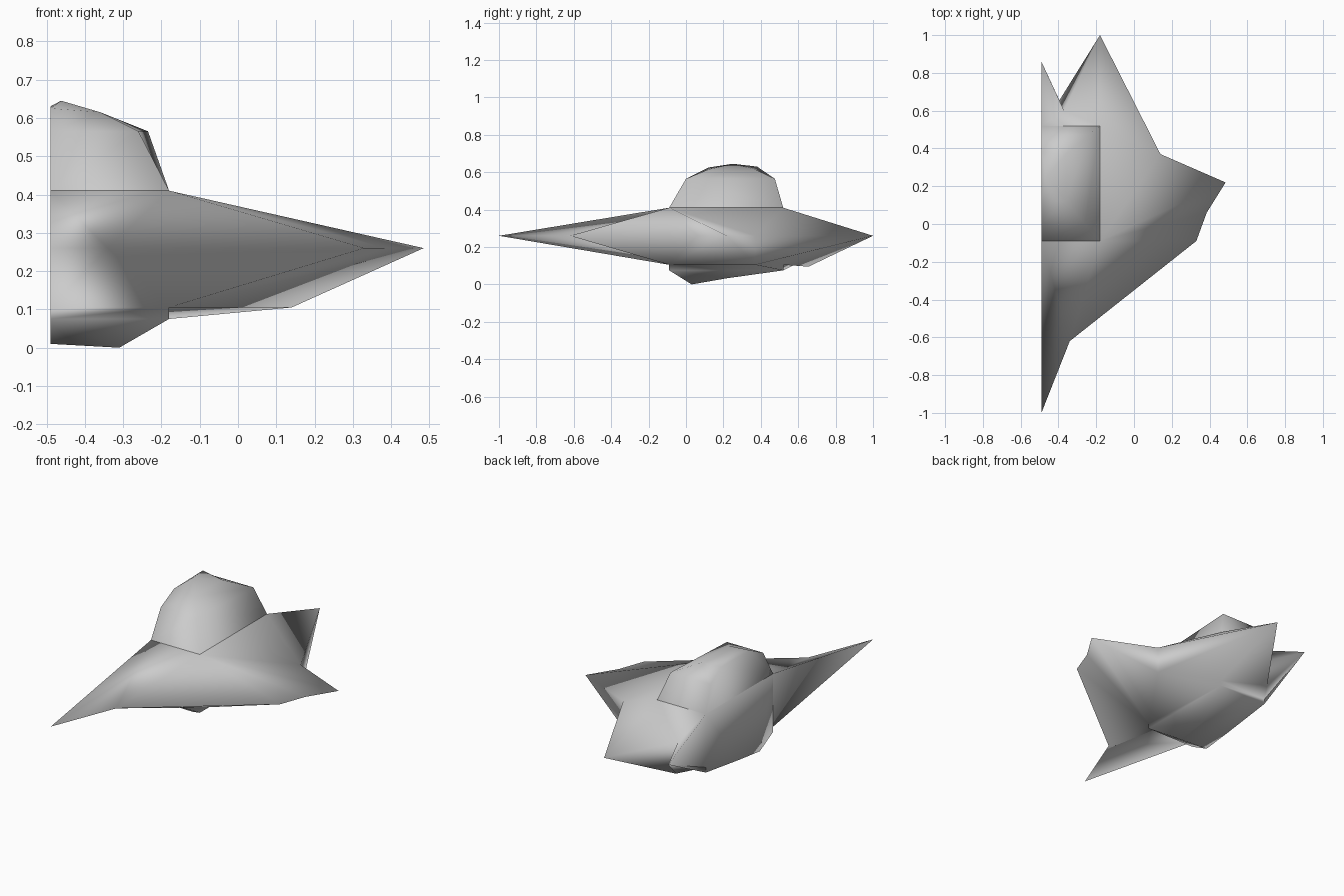
import bpy, bmesh
from math import radians

if "Cube" in bpy.data.objects:
    bpy.data.objects.remove(bpy.data.objects["Cube"])

CUT = -0.49   # plane of the flat left side


def build(name, points, faces, smooth=180):
    """Mesh from named key points and faces given as strings of point names."""
    bm = bmesh.new()
    v = {k: bm.verts.new(p) for k, p in points.items()}
    for f in faces:
        bm.faces.new([v[k] for k in f.split()])
    bmesh.ops.triangulate(bm, faces=[f for f in bm.faces if len(f.verts) > 3])
    bmesh.ops.recalc_face_normals(bm, faces=bm.faces)
    me = bpy.data.meshes.new(name)
    bm.to_mesh(me)
    bm.free()
    ob = bpy.data.objects.new(name, me)
    bpy.context.collection.objects.link(ob)
    bpy.ops.object.select_all(action='DESELECT')
    ob.select_set(True)
    bpy.context.view_layer.objects.active = ob
    bpy.ops.object.shade_smooth_by_angle(angle=radians(smooth))
    return ob


def deck(prefix, z, x=-0.18, y0=-0.09, y1=0.52):
    """Four corners of the central deck rectangle at height z."""
    return {prefix + k: p for k, p in zip("0123", (
        (CUT, y0, z), (x, y0, z), (x, y1, z), (CUT, y1, z)))}


# pointed rim shared by both hull shells
R = 0.26
rim = {
    "nose": (CUT, -1.0, R), "cheek": (-0.34, -0.62, R),
    "wing0": (0.33, -0.09, R), "wing1": (0.385, 0.06, R),
    "tip": (0.485, 0.22, R), "notch": (0.14, 0.37, R),
    "tail": (-0.18, 1.0, R), "gap": (-0.37, 0.60, 0.25),
    "stern": (CUT, 0.86, 0.25),
}


def shell(d, notch, gap, inner):
    """Faces running from deck corners d0..d3 out to the rim."""
    return [
        f"{d}0 nose cheek", f"{d}0 cheek {d}1", f"{d}1 cheek wing0",
        f"{d}1 wing0 wing1", f"{d}1 wing1 tip", f"{d}1 tip {notch}",
        f"{d}1 {notch} {inner}", f"{d}2 {notch} tail", f"{d}2 tail {gap}",
        f"{d}2 {gap} {d}3", f"{d}3 {gap} stern",
    ]


# hull: both shells, walls in the rear notches, belly skirt and keel, flat side
low = {
    "lnotch": (0.14, 0.37, 0.105), "lgap": (-0.395, 0.655, 0.095),
    "k0": (CUT, 0.03, 0.01), "k1": (-0.31, 0.03, 0.0),
    "k2": (-0.31, 0.22, 0.033), "k3": (CUT, 0.22, 0.033),
}
faces = shell("u", "notch", "gap", "u2") + shell("l", "lnotch", "lgap", "b2")
faces += ["tip notch lnotch", "notch tail lnotch", "tail gap lgap",
          "gap stern lgap", "lnotch b2 l2",
          "l0 l1 b1 b0", "l1 b2 b1", "l2 l3 b3 b2", "k0 k1 k2 k3",
          "nose u0 u3 stern l3 b3 k3 k0 b0 l0"]
faces += [f"b{i} b{i+1} k{i+1} k{i}" for i in range(3)]
build("hull", {**rim, **low, **deck("u", 0.41), **deck("l", 0.105),
               **deck("b", 0.075)}, faces)

# cabin: sloped walls, shoulder ring, shallow roof, flat side
cabin = {
    **deck("b", 0.41),
    "s0": (CUT, 0.0, 0.565), "s1": (-0.26, 0.0, 0.565),
    "s2": (-0.235, 0.475, 0.565), "s3": (CUT, 0.475, 0.565),
    "t0": (CUT, 0.12, 0.625), "t1": (-0.36, 0.12, 0.615),
    "t2": (-0.36, 0.37, 0.615), "t3": (CUT, 0.38, 0.63),
    "peak": (-0.462, 0.25, 0.645),
}
faces = ["b0 s0 t0 t3 s3 b3", "t0 peak t3"]
for i in range(3):
    j = i + 1
    faces += [f"b{i} b{j} s{j} s{i}", f"s{i} s{j} t{j} t{i}", f"t{i} t{j} peak"]
build("cabin", cabin, faces)
